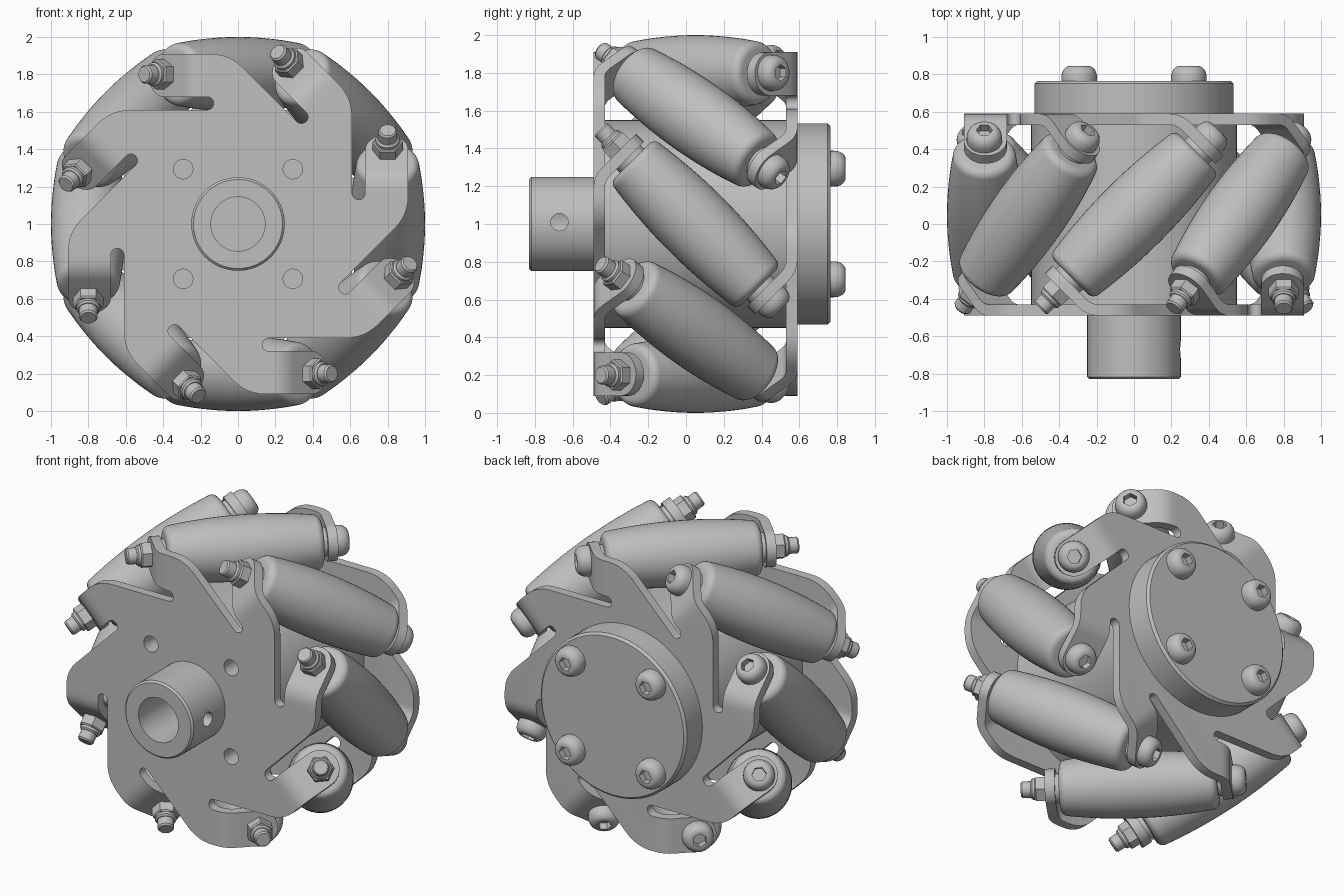
import bpy, bmesh
from math import pi, sin, cos, radians
from mathutils import Matrix, Vector

if "Cube" in bpy.data.objects:
    bpy.data.objects.remove(bpy.data.objects["Cube"], do_unlink=True)

T, R = Matrix.Translation, Matrix.Rotation
SECTORS = 8
STEP = 2 * pi / SECTORS
AXLE_RADIUS, MID_Y = 0.8, 0.05
FRONT = T((0, 0, 1)) @ R(pi / 2, 4, 'X')      # local z points to the front
BACK = T((0, 0, 1)) @ R(-pi / 2, 4, 'X')      # local z points to the back

metal = bpy.data.materials.new("plain_grey")
metal.use_nodes = True
GREY = (0.52, 0.52, 0.52, 1)
metal.diffuse_color = GREY
metal.node_tree.nodes["Principled BSDF"].inputs["Base Color"].default_value = GREY
parts = []


def place(name, mesh, matrix):
    obj = bpy.data.objects.new(name, mesh)
    bpy.context.collection.objects.link(obj)
    obj.matrix_world = matrix
    parts.append(obj)
    return obj


def to_mesh(name, bm):
    bmesh.ops.recalc_face_normals(bm, faces=bm.faces)
    mesh = bpy.data.meshes.new(name)
    bm.to_mesh(mesh)
    bm.free()
    mesh.materials.append(metal)
    return mesh


def lathe(name, profile, segments=48):
    """Turn a (radius, height) profile around local z."""
    bm = bmesh.new()
    verts = [bm.verts.new((r, 0, h)) for r, h in profile]
    edges = [bm.edges.new(pair) for pair in zip(verts, verts[1:])]
    bmesh.ops.spin(bm, geom=verts + edges, cent=(0, 0, 0), axis=(0, 0, 1),
                   angle=2 * pi, steps=segments, use_duplicate=False)
    bmesh.ops.remove_doubles(bm, verts=bm.verts, dist=0.0002)
    return to_mesh(name, bm)


def disc(name, radius, low, high, chamfer=0.0, segments=64):
    profile = [(0, low), (radius, low)]
    if chamfer:
        profile += [(radius, high - chamfer), (radius - chamfer, high)]
    else:
        profile += [(radius, high)]
    return lathe(name, profile + [(0, high)], segments)


def apply_modifier(obj, kind, **settings):
    mod = obj.modifiers.new(kind.lower(), kind)
    for key, value in settings.items():
        setattr(mod, key, value)
    bpy.context.view_layer.objects.active = obj
    bpy.ops.object.modifier_apply(modifier=mod.name)


def carve(obj, cutters):
    for cutter in cutters:
        apply_modifier(obj, 'BOOLEAN', operation='DIFFERENCE', solver='EXACT', object=cutter)


def make_cutter(name, mesh, matrix):
    obj = place(name, mesh, matrix)
    parts.remove(obj)
    obj.hide_render = True
    return obj


# Slotted plate with bent tabs, in local axes x = radial, y = depth, z = tangent
def plate_mesh():
    inner, outer, slot_end, fold, depth = 0.61, 0.91, 0.165, 0.19, -0.46
    slot = 0.035
    bend = 0.12
    tab_u, tab_r, tab_t, tab_y = 0.795, 0.115, 0.375, -0.325
    bm = bmesh.new()
    outline = []
    for k in range(SECTORS):
        turn = R(k * STEP, 3, 'Y')

        def add(u, t, y=depth):
            return bm.verts.new(turn @ Vector((u, y, t)))

        # rounded slot end
        for i in range(9):
            a = pi * i / 8
            outline.append(add(inner + slot - slot * cos(a), slot_end - slot * sin(a)))
        # fold line, then the rounded shoulder running to the next slot
        row = [add(inner + 2 * slot, fold), add(outer, fold)]
        outline += row
        for i in range(7):
            a = pi / 4 * i / 6
            outline.append(add(outer - 0.24 + 0.24 * cos(a), 0.147 - 0.24 * sin(a)))
        # curved bend
        for i in range(1, 5):
            a = pi / 4 * i / 4
            t, y = fold + bend * sin(a), depth + bend * (1 - cos(a))
            new = [add(inner + 2 * slot, t, y), add(outer, t, y)]
            bm.faces.new((row[0], row[1], new[1], new[0]))
            row = new
        # rounded tab end
        rim = []
        for i in range(17):
            a = pi * i / 16
            rise = tab_r * sin(a) * cos(pi / 4)
            rim.append(add(tab_u + tab_r * cos(a), tab_t + rise, tab_y + rise))
        bm.faces.new([row[0], row[1]] + rim)
    bm.faces.new(outline)
    return to_mesh("slotted_plate", bm)


front_plate = place("front_plate", plate_mesh(), T((0, 0, 1)))
back_plate = place("back_plate", plate_mesh(), T((0, 2 * MID_Y, 1)) @ R(pi, 4, 'X'))
for plate in (front_plate, back_plate):
    apply_modifier(plate, 'SOLIDIFY', thickness=0.06, offset=0)

# Drum, front hub and back cap
drum = place("inner_drum", disc("inner_drum", 0.55, -0.54, 0.44), FRONT)
hub = place("front_hub", disc("front_hub", 0.25, 0.45, 0.83, 0.012), FRONT)
place("back_cap", disc("back_cap", 0.533, 0.58, 0.765, 0.015), BACK)

# Shaft bore, set screw hole and plate holes
screw_spots = [(sx * 0.293, sz * 0.293) for sx in (-1, 1) for sz in (-1, 1)]
bore = make_cutter("bore_cutter", disc("bore_cutter", 0.145, 0, 0.9), FRONT)
side_hole = make_cutter("side_hole_cutter", disc("side_hole_cutter", 0.046, 0, 0.4, 0, 24),
                        T((0, -0.67, 1.01)) @ R(pi / 2, 4, 'Y'))
hole_mesh = disc("hole_cutter", 0.052, 0.1, 0.7, 0, 24)
holes = [make_cutter("hole_cutter", hole_mesh, T((x, 0, z)) @ FRONT) for x, z in screw_spots]
carve(hub, [bore, side_hole])
carve(front_plate, [bore] + holes)
carve(drum, [bore] + holes)

# Button screw head with hex socket
dome = [(0.05 + 0.045 * cos(a), 0.02 + 0.06 * sin(a)) for a in (pi / 2 * i / 6 for i in range(7))]
head_mesh = lathe("button_head", [(0, 0), (0.095, 0)] + dome + [(0, 0.08)], 32)
heads = [place("cap_screw", head_mesh, T((x, 0.765, z)) @ BACK) for x, z in screw_spots[:1]]
socket = make_cutter("socket_cutter", disc("socket_cutter", 0.044, 0.035, 0.2, 0, 6),
                     heads[0].matrix_world)
bpy.context.view_layer.update()
carve(heads[0], [socket])
head_mesh = heads[0].data
for x, z in screw_spots[1:]:
    place("cap_screw", head_mesh, T((x, 0.765, z)) @ BACK)

# Barrel roller with rounded ends
flat, fillet = 0.43, 0.045
barrel = [(0.2 - 0.165 * s * s, s) for s in (flat * i / 8 for i in range(9))]
edge_r = barrel[-1][0] - fillet
barrel += [(edge_r + fillet * cos(a), flat + fillet * sin(a))
           for a in (pi / 2 * i / 6 for i in range(1, 7))]
barrel.append((0, flat + fillet))
roller_mesh = lathe("roller", [(r, -s) for r, s in reversed(barrel[1:])] + barrel)

# Axle bolt with spacer, and lock nut
bolt_mesh = lathe("axle_bolt", [(0, -0.57), (0.05, -0.57), (0.05, -0.51), (0.09, -0.51),
                                (0.09, 0.51), (0.05, 0.51), (0.05, 0.7), (0.042, 0.71),
                                (0, 0.71)], 32)
nut_mesh = disc("hex_nut", 0.082, 0.55, 0.625, 0.008, 6)
collar_mesh = disc("nut_collar", 0.064, 0.6, 0.65, 0.01, 32)

for k in range(SECTORS):
    axle = (T((0, 0, 1)) @ R(-k * STEP, 4, 'Y') @ T((AXLE_RADIUS, MID_Y, 0))
            @ R(pi / 4, 4, 'X'))
    place("roller", roller_mesh, axle)
    place("axle_bolt", bolt_mesh, axle)
    place("hex_nut", nut_mesh, axle)
    place("nut_collar", collar_mesh, axle)
    place("axle_bolt_head", head_mesh, axle @ T((0, 0, -0.56)) @ R(pi, 4, 'X'))

# Remove cutters, then shade
for cutter in [bore, side_hole, socket] + holes:
    bpy.data.objects.remove(cutter, do_unlink=True)
bpy.ops.object.select_all(action='DESELECT')
for obj in parts:
    obj.select_set(True)
bpy.context.view_layer.objects.active = parts[0]
bpy.ops.object.shade_smooth_by_angle(angle=radians(30))
